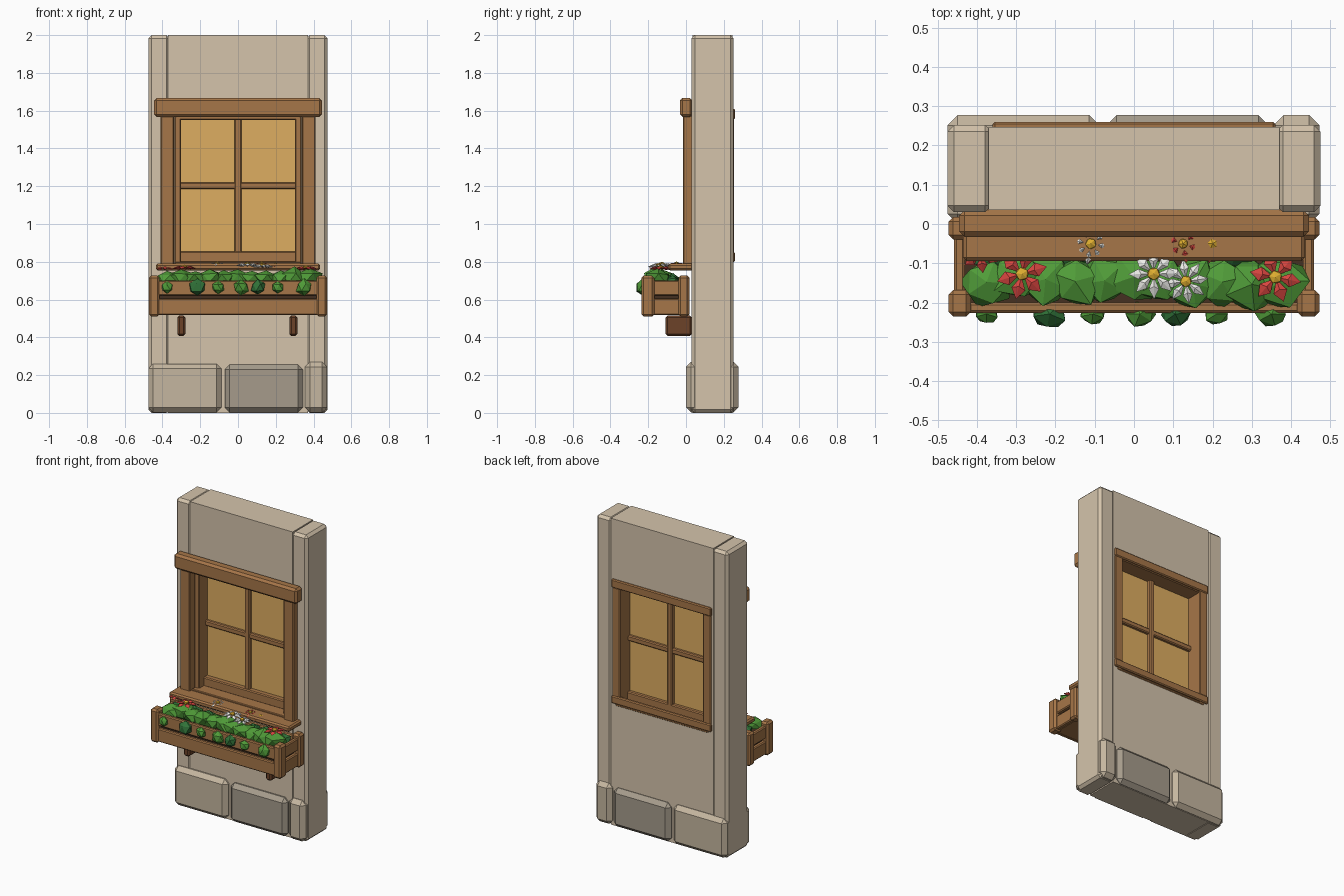
import bpy, bmesh, math, random
from mathutils import Vector, Matrix

if "Cube" in bpy.data.objects:
    bpy.data.objects.remove(bpy.data.objects["Cube"])

random.seed(4)


def mat(name, r, g, b):
    m = bpy.data.materials.new(name)
    m.diffuse_color = (r, g, b, 1)
    m.use_nodes = True
    m.node_tree.nodes["Principled BSDF"].inputs["Base Color"].default_value = m.diffuse_color
    return m


PLASTER = mat("plaster", .66, .55, .41)
STONE = mat("stone", .56, .47, .35)
STONE_DARK = mat("stone_dark", .38, .33, .26)
WOOD = mat("wood", .38, .18, .065)
WOOD_DARK = mat("wood_dark", .15, .055, .022)
GLASS = mat("glass", .73, .42, .12)
SOIL = mat("soil", .06, .03, .015)
LEAF = mat("leaf", .08, .33, .04)
LEAF_DARK = mat("leaf_dark", .03, .17, .04)
RED = mat("red", .68, .06, .05)
WHITE = mat("white", .85, .85, .82)
YELLOW = mat("yellow", .75, .43, .03)


def finish(bm, name, material):
    bmesh.ops.recalc_face_normals(bm, faces=bm.faces)
    me = bpy.data.meshes.new(name)
    bm.to_mesh(me)
    bm.free()
    me.materials.append(material)
    ob = bpy.data.objects.new(name, me)
    bpy.context.collection.objects.link(ob)
    return ob


def box(name, x, y, z, material, bevel=.006):
    """Chamfered box from (min, max) ranges."""
    bm = bmesh.new()
    lo, hi = Vector((x[0], y[0], z[0])), Vector((x[1], y[1], z[1]))
    bmesh.ops.create_cube(bm, size=1, matrix=Matrix.Translation((lo + hi) / 2)
                          @ Matrix.Diagonal((*(hi - lo), 1)))
    ob = finish(bm, name, material)
    if bevel:
        m = ob.modifiers.new("chamfer", 'BEVEL')
        m.width, m.segments = bevel, 1
    return ob


def pair(name, x, y, z, material, bevel=.006):
    """The same box on the left and right."""
    box(name + "_right", x, y, z, material, bevel)
    box(name + "_left", (-x[1], -x[0]), y, z, material, bevel)


def gem(name, loc, size, material, jitter=.18):
    """Faceted lump with randomly displaced corners."""
    bm = bmesh.new()
    bmesh.ops.create_icosphere(bm, subdivisions=1, radius=1)
    turn = Matrix.Rotation(random.uniform(0, 6.28), 3, 'Z')
    for v in bm.verts:
        p = turn @ v.co * random.uniform(1 - jitter, 1 + jitter)
        v.co = Vector(loc) + Vector(a * b for a, b in zip(p, size))
    return finish(bm, name, material)


def flower(name, x, y, z, r, petals, material):
    """Ring of diamond petals around a yellow centre."""
    bm = bmesh.new()
    start = random.uniform(0, 1)
    for i in range(petals):
        m = (Matrix.Translation((x, y, z))
             @ Matrix.Rotation(start + i * math.tau / petals, 4, 'Z'))
        w = r * 1.65 / petals
        ring = [bm.verts.new(m @ Vector(p)) for p in
                ((r * .1, 0, 0), (r * .6, -w, .003), (r, 0, -.004), (r * .6, w, .003))]
        for h in (.01, -.008):
            apex = bm.verts.new(m @ Vector((r * .5, 0, h)))
            for k in range(4):
                bm.faces.new((ring[k], ring[(k + 1) % 4], apex))
    finish(bm, name + "_petals", material)
    gem(name + "_centre", (x, y, z + .006), (r * .28, r * .28, .011), YELLOW, 0)


# Wall panel with the window opening
wall = box("wall_panel", (-.37, .37), (.035, .247), (0, 2), PLASTER, 0)
cutter = box("window_cutter", (-.335, .335), (-.2, .5), (.79, 1.57), PLASTER, 0)
cutter.hide_render = True
cutter.hide_viewport = True
cutter.display_type = 'WIRE'
cut = wall.modifiers.new("opening", 'BOOLEAN')
cut.operation, cut.object, cut.solver = 'DIFFERENCE', cutter, 'EXACT'

# Corner pillars
pair("pillar", (.362, .475), (.03, .252), (0, 2), PLASTER, .017)

# Foundation stones, running through the wall
for n, x0, x1, top, m in (("wide", -.475, -.088, .26, STONE),
                          ("middle", -.07, .343, .255, STONE_DARK),
                          ("corner", .355, .472, .27, STONE)):
    box("stone_" + n, (x0, x1), (0, .277), (.003, top), m, .026)

# Window trim, front
box("lintel", (-.445, .445), (-.033, .035), (1.567, 1.667), WOOD, .014)
pair("front_jamb", (.338, .41), (-.016, .04), (.78, 1.575), WOOD)
box("window_sill", (-.435, .435), (-.094, .04), (.755, .79), WOOD, .009)

# Reveal lining
pair("reveal", (.302, .338), (.03, .25), (.79, 1.57), WOOD)
box("reveal_top", (-.335, .335), (.03, .25), (1.55, 1.575), WOOD)
box("reveal_bottom", (-.335, .335), (.0, .25), (.785, .80), WOOD, .004)
box("bottom_rail", (-.31, .31), (.08, .17), (.795, .855), WOOD)

# Window trim, back
box("back_trim_top", (-.36, .36), (.235, .26), (1.555, 1.61), WOOD)
box("back_trim_bottom", (-.36, .36), (.235, .26), (.80, .85), WOOD)
pair("back_trim", (.298, .358), (.235, .255), (.845, 1.56), WOOD)

# Pane and glazing bars
box("pane", (-.31, .31), (.115, .145), (.80, 1.56), GLASS, 0)
box("glazing_bar_upright", (-.018, .018), (.09, .17), (.82, 1.56), WOOD)
box("glazing_bar_cross", (-.31, .31), (.095, .165), (1.185, 1.22), WOOD)

# Planter: corner posts, two slats per side, floor, soil
pair("front_post", (.415, .472), (-.236, -.168), (.51, .727), WOOD, .012)
pair("back_post", (.415, .472), (-.04, .018), (.51, .727), WOOD, .012)
for n, z in (("lower", (.518, .605)), ("upper", (.622, .702))):
    box("front_slat_" + n, (-.43, .43), (-.226, -.2), z, WOOD)
    box("back_slat_" + n, (-.43, .43), (-.02, .01), z, WOOD)
    pair("side_slat_" + n, (.43, .458), (-.18, -.03), z, WOOD)
box("planter_floor", (-.435, .435), (-.21, 0), (.52, .545), WOOD)
box("soil", (-.432, .432), (-.202, -.018), (.545, .675), SOIL, 0)

# Wall brackets
for n, x in (("left", -.30), ("right", .293)):
    box("bracket_" + n, (x - .021, x + .021), (-.108, .03), (.408, .515), WOOD_DARK, .01)

# Leaf clumps filling the box
for i in range(11):
    x = -.375 + i * .075
    gem("leaf_clump", (x, -.14 + random.uniform(-.015, .015), .712),
        (.07, .068, random.uniform(.042, .056)), LEAF)
for i in range(8):
    gem("leaf_clump_back", (-.37 + i * .105, -.07, .69), (.06, .045, .045), LEAF_DARK)

# Leaves hanging over the front edge
for i, (x, s) in enumerate(((-.375, .032), (-.215, .046), (-.105, .034), (.015, .042),
                            (.105, .04), (.21, .034), (.35, .044))):
    gem("hanging_leaf", (x, -.229, .665), (s, s * .85, s),
        LEAF_DARK if i in (1, 4) else LEAF, .1)

# Flowers
for i, (x, y, z, r, n, m) in enumerate((
        (-.285, -.127, .768, .066, 6, RED), (.36, -.135, .765, .066, 6, RED),
        (.05, -.127, .783, .064, 8, WHITE), (.132, -.146, .776, .058, 8, WHITE),
        (-.39, -.075, .765, .05, 6, RED), (-.11, -.05, .784, .055, 8, WHITE),
        (.125, -.05, .784, .05, 6, RED), (.2, -.05, .779, .05, 6, RED))):
    flower("flower_%d" % (i + 1), x, y, z, r, n, m)
